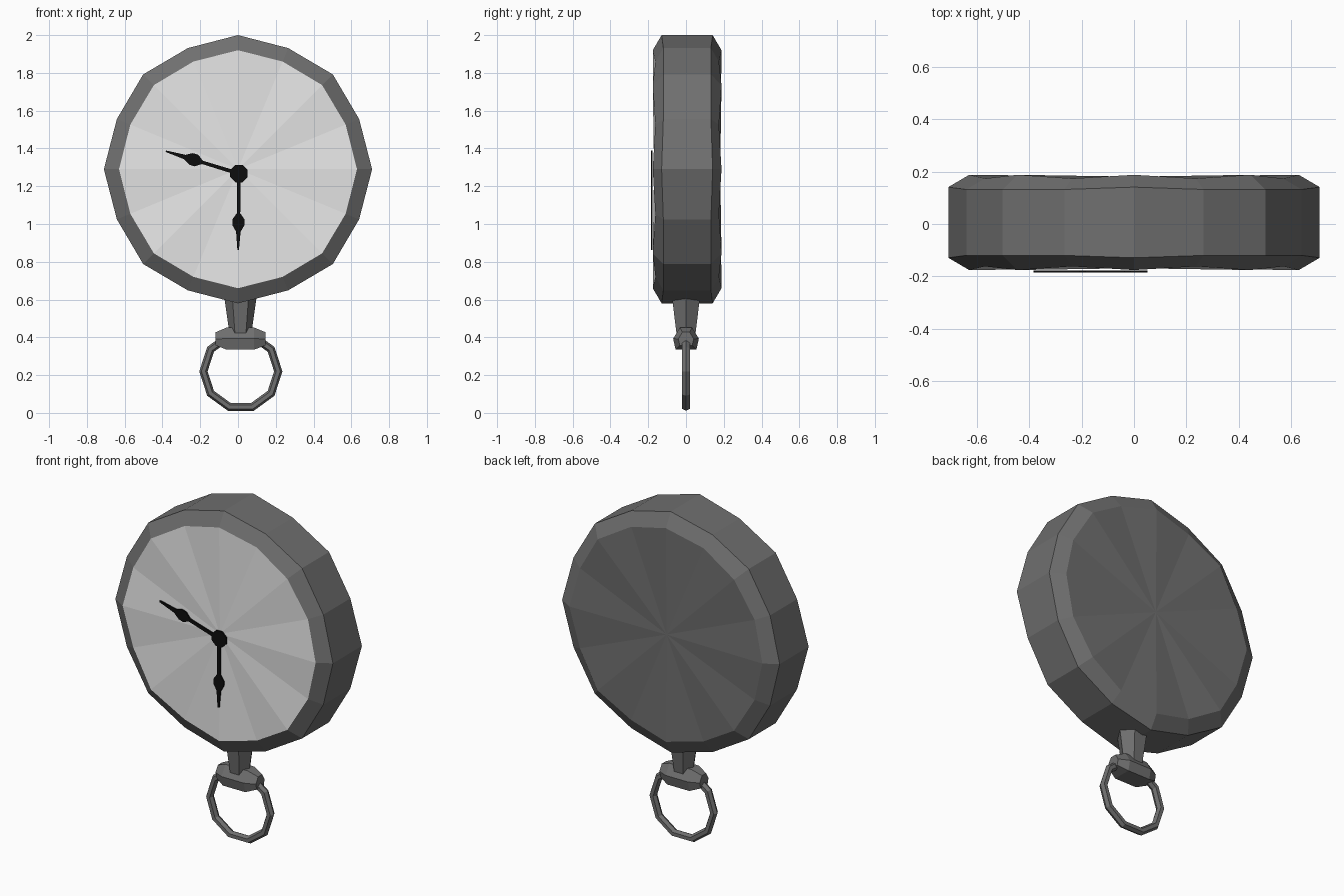
import bpy, bmesh, math
from math import sin, cos, pi, radians
from mathutils import Vector

if "Cube" in bpy.data.objects:
    bpy.data.objects.remove(bpy.data.objects["Cube"])


def material(name, value):
    m = bpy.data.materials.new(name)
    m.diffuse_color = (value, value, value, 1)
    m.use_nodes = True
    m.node_tree.nodes["Principled BSDF"].inputs["Base Color"].default_value = m.diffuse_color
    return m


GREY = material("dark metal", 0.16)
PALE = material("pale dial", 0.8)
BLACK = material("black", 0.004)


def finish(name, bm, mats):
    bmesh.ops.recalc_face_normals(bm, faces=bm.faces)
    me = bpy.data.meshes.new(name)
    bm.to_mesh(me)
    bm.free()
    for m in mats:
        me.materials.append(m)
    ob = bpy.data.objects.new(name, me)
    bpy.context.collection.objects.link(ob)
    return ob


def loft(bm, rings, caps=True, closed=False):
    """Skin quads between equal rings of points; returns the two caps."""
    vs = [[bm.verts.new(p) for p in r] for r in rings]
    n = len(vs[0])
    pairs = list(zip(vs, vs[1:])) + ([(vs[-1], vs[0])] if closed else [])
    for a, b in pairs:
        for i in range(n):
            bm.faces.new((a[i], a[(i + 1) % n], b[(i + 1) % n], b[i]))
    if caps:
        return bm.faces.new(vs[0]), bm.faces.new(vs[-1])


# Watch case: 16-sided drum with slightly uneven bevelled rims
CZ = 1.29
def case_ring(inner, sign, shift=0.006):
    pts = []
    for k in range(16):
        a = k * pi / 8
        if inner:
            r = 0.63 if k % 2 == 0 else 0.617
            y = 0.182 if k % 2 == 0 else 0.168
        else:
            r = 0.71 if k % 2 == 0 else 0.694
            y = 0.135 if k % 4 == 0 else 0.126
        pts.append((r * cos(a), sign * y + shift, CZ + r * sin(a)))
    return pts


bm = bmesh.new()
front, back = loft(bm, [case_ring(True, -1), case_ring(False, -1),
                        case_ring(False, 1), case_ring(True, 1)])
for cap, y, mat in ((front, -0.169, 1), (back, 0.181, 0)):
    for f in bmesh.ops.poke(bm, faces=[cap])["faces"]:
        f.material_index = mat
        for v in f.verts:
            if len(v.link_faces) == 16:
                v.co = (0, y, CZ)
finish("watch_case", bm, [GREY, PALE])

# Stem: tapered hexagonal neck under the case
bm = bmesh.new()
loft(bm, [[(0.013 + r * cos(k * pi / 3), r * sin(k * pi / 3), z) for k in range(6)]
          for r, z in ((0.088, 0.63), (0.058, 0.42))])
finish("stem", bm, [GREY])

# Crown: squat hexagonal bar with pinched ends
half = [(0.032, 0.452), (0.068, 0.393), (0.055, 0.335)]
section = half + [(-y, z) for y, z in reversed(half)]
bm = bmesh.new()
loft(bm, [[(x, y * s, 0.39 + (z - 0.39) * s) for y, z in section]
          for x, s in ((-0.118, 0.6), (-0.06, 1), (0.085, 1), (0.145, 0.6))])
finish("crown", bm, [GREY])

# Ring: ten-sided bow with a hexagonal section
bm = bmesh.new()
rings = []
for k in range(10):
    a = k * pi / 5
    rings.append([((0.198 + 0.022 * cos(b)) * cos(a) + 0.015, 0.023 * sin(b),
                   0.22 + (0.198 + 0.022 * cos(b)) * sin(a))
                  for b in (j * pi / 3 for j in range(6))])
loft(bm, rings, caps=False, closed=True)
finish("bow_ring", bm, [GREY])

# Hands: thin plates, each a shaft with a bulge and a pointed tip
HUB = Vector((0.005, 0, 1.267))


def plate(name, outline):
    bm = bmesh.new()
    loft(bm, [[(p.x, y, p.z) for p in outline] for y in (-0.186, -0.177)])
    finish(name, bm, [BLACK])


def hand(name, angle, length, bulge):
    d = Vector((cos(angle), 0, sin(angle)))
    n = Vector((-d.z, 0, d.x))
    side = [(0, 0.01), (bulge - 0.048, 0.009), (bulge - 0.015, 0.032),
            (bulge + 0.015, 0.032), (bulge + 0.05, 0.012), (length, 0.004)]
    pts = [HUB + d * s + n * w for s, w in side]
    pts += [HUB + d * s - n * w for s, w in reversed(side)]
    plate(name, pts)


hand("minute_hand", radians(163), 0.405, 0.25)
hand("hour_hand", radians(-90.6), 0.405, 0.258)
plate("hand_hub", [HUB + 0.05 * Vector((cos(a), 0, sin(a)))
                   for a in (pi / 8 + k * pi / 4 for k in range(8))])
